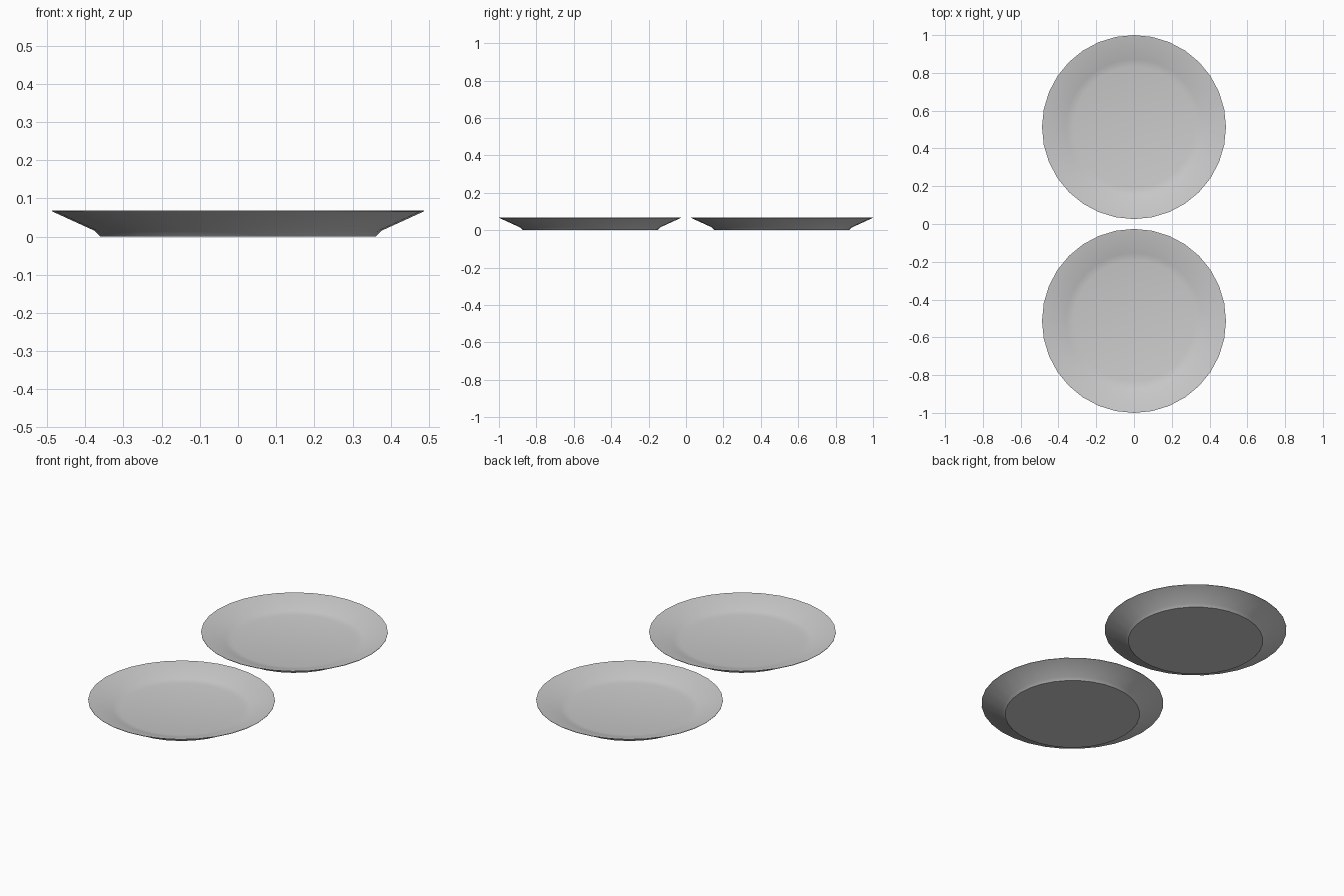
import bpy, bmesh, math

SIDES = 32

cube = bpy.data.objects.get("Cube")
if cube:
    bpy.data.objects.remove(cube, do_unlink=True)

# Glazed grey ceramic
ceramic = bpy.data.materials.new("grey_ceramic")
ceramic.use_nodes = True
colour = (0.6, 0.6, 0.6, 1)
ceramic.diffuse_color = colour
ceramic.node_tree.nodes["Principled BSDF"].inputs["Base Color"].default_value = colour

# Plate section as radius, height: underside, foot, outer wall, rim, inner wall, well
PROFILE = [(0.36, 0), (0.375, 0.015), (0.487, 0.066), (0.487, 0.068),
           (0.481, 0.068), (0.36, 0.022), (0.32, 0.015)]


def make_plate(name, y):
    bm = bmesh.new()
    rings = []
    for radius, height in PROFILE:
        ring = []
        for i in range(SIDES):
            a = math.tau * i / SIDES
            ring.append(bm.verts.new((radius * math.cos(a), radius * math.sin(a), height)))
        rings.append(ring)
    # Walls between neighbouring rings
    for low, high in zip(rings, rings[1:]):
        for i in range(SIDES):
            j = (i + 1) % SIDES
            bm.faces.new((low[i], low[j], high[j], high[i]))
    # Flat base and well floor
    bm.faces.new(rings[0][::-1])
    bm.faces.new(rings[-1])
    bmesh.ops.recalc_face_normals(bm, faces=bm.faces)
    mesh = bpy.data.meshes.new(name)
    bm.to_mesh(mesh)
    bm.free()
    mesh.materials.append(ceramic)
    plate = bpy.data.objects.new(name, mesh)
    plate.location.y = y
    bpy.context.collection.objects.link(plate)
    bpy.ops.object.select_all(action="DESELECT")
    plate.select_set(True)
    bpy.context.view_layer.objects.active = plate
    bpy.ops.object.shade_smooth_by_angle(angle=math.radians(35))


make_plate("front_plate", -0.513)
make_plate("back_plate", 0.513)
